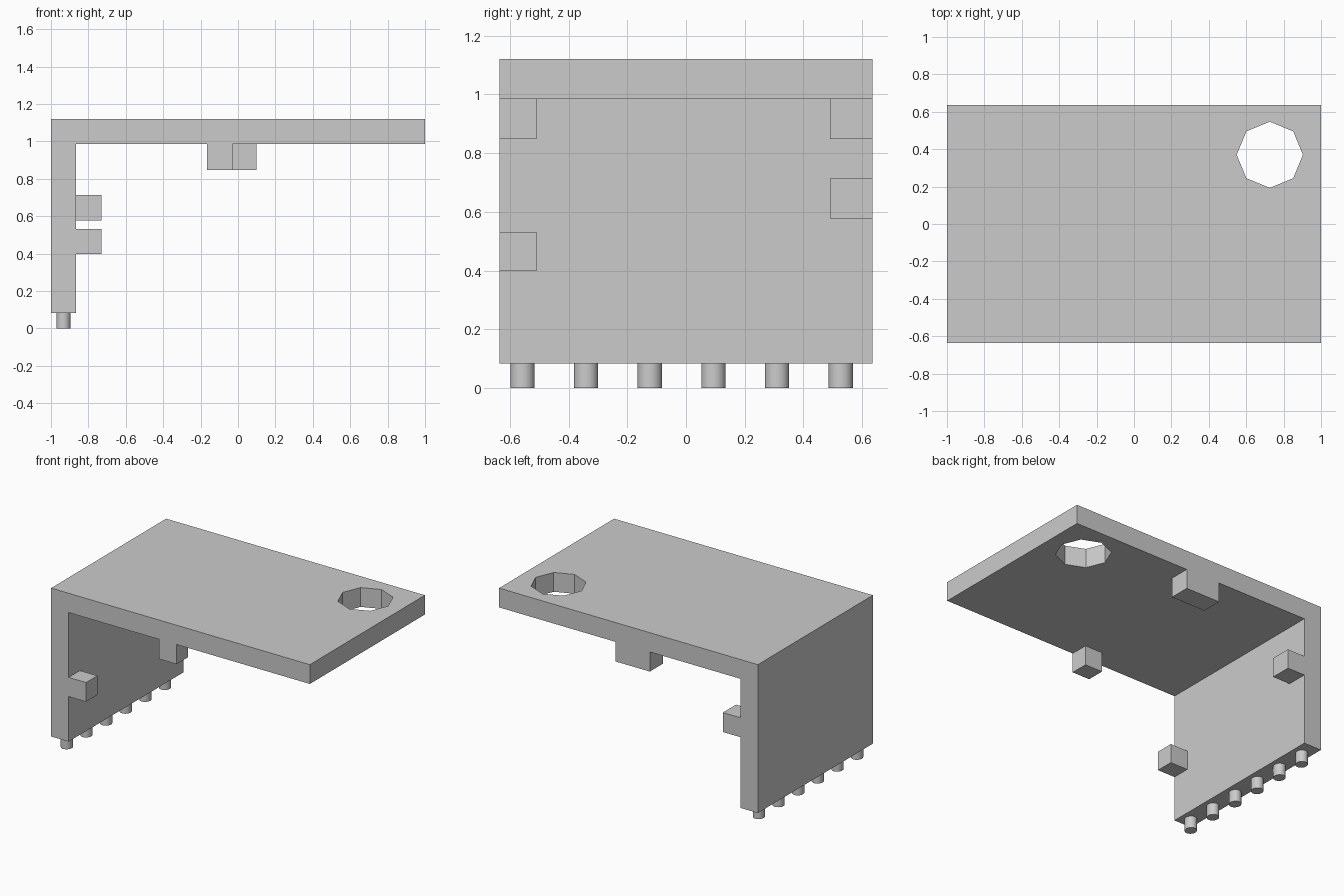
import bpy, bmesh, math
from mathutils import Matrix

cube = bpy.data.objects.get("Cube")
if cube:
    bpy.data.objects.remove(cube, do_unlink=True)

# Single plain grey material
grey = bpy.data.materials.new("plain_grey")
grey.use_nodes = True
COLOUR = (0.6, 0.6, 0.6, 1.0)
grey.diffuse_color = COLOUR
grey.node_tree.nodes["Principled BSDF"].inputs["Base Color"].default_value = COLOUR

HALF_DEPTH = 0.635
TOP, UNDER, WALL_FOOT = 1.12, 0.985, 0.083
WALL_IN = -0.865


def finish(name, bm):
    bmesh.ops.recalc_face_normals(bm, faces=bm.faces)
    mesh = bpy.data.meshes.new(name)
    bm.to_mesh(mesh)
    bm.free()
    mesh.materials.append(grey)
    obj = bpy.data.objects.new(name, mesh)
    bpy.context.collection.objects.link(obj)
    return obj


def box(name, x, y, z):
    bm = bmesh.new()
    bmesh.ops.create_cube(bm, size=1)
    for v in bm.verts:
        for i, (lo, hi) in enumerate((x, y, z)):
            v.co[i] = lo if v.co[i] < 0 else hi
    return finish(name, bm)


def cylinder(name, centre, rx, ry, height, sides):
    bm = bmesh.new()
    bmesh.ops.create_cone(bm, cap_ends=True, segments=sides, radius1=1, radius2=1,
                          depth=height,
                          matrix=Matrix.Translation(centre) @ Matrix.Diagonal((rx, ry, 1, 1)))
    return finish(name, bm)


def activate(obj):
    bpy.ops.object.select_all(action='DESELECT')
    obj.select_set(True)
    bpy.context.view_layer.objects.active = obj


# L-shaped top and side wall, extruded along the depth
profile = [(-1, WALL_FOOT), (WALL_IN, WALL_FOOT), (WALL_IN, UNDER),
           (1, UNDER), (1, TOP), (-1, TOP)]
bm = bmesh.new()
face = bm.faces.new([bm.verts.new((x, -HALF_DEPTH, z)) for x, z in profile])
ext = bmesh.ops.extrude_face_region(bm, geom=[face])
bmesh.ops.translate(bm, vec=(0, 2 * HALF_DEPTH, 0),
                    verts=[g for g in ext["geom"] if isinstance(g, bmesh.types.BMVert)])
panel = finish("top_and_wall", bm)

# Octagonal hole through the top
cutter = cylinder("hole_cutter", (0.726, 0.37, 1.05), 0.177, 0.177, 0.5, 8)
cutter.hide_render = True
cut = panel.modifiers.new("hole", 'BOOLEAN')
cut.operation = 'DIFFERENCE'
cut.solver = 'EXACT'
cut.object = cutter
activate(panel)
bpy.ops.object.modifier_apply(modifier=cut.name)
bpy.data.objects.remove(cutter, do_unlink=True)

# Tabs under the top and on the inside of the wall
FRONT, BACK = (-HALF_DEPTH, -0.51), (0.49, HALF_DEPTH)
box("top_tab_front", (-0.165, -0.03), FRONT, (0.848, UNDER))
box("top_tab_back", (-0.165, 0.10), BACK, (0.848, UNDER))
box("wall_tab_front", (WALL_IN, -0.73), FRONT, (0.398, 0.532))
box("wall_tab_back", (WALL_IN, -0.73), BACK, (0.577, 0.713))

# Row of pegs along the foot of the wall
for i in range(6):
    peg = cylinder(f"peg_{i + 1}", (-0.933, -0.557 + 0.2168 * i, WALL_FOOT / 2),
                   0.038, 0.041, WALL_FOOT, 32)
    activate(peg)
    bpy.ops.object.shade_smooth_by_angle(angle=math.radians(30))
